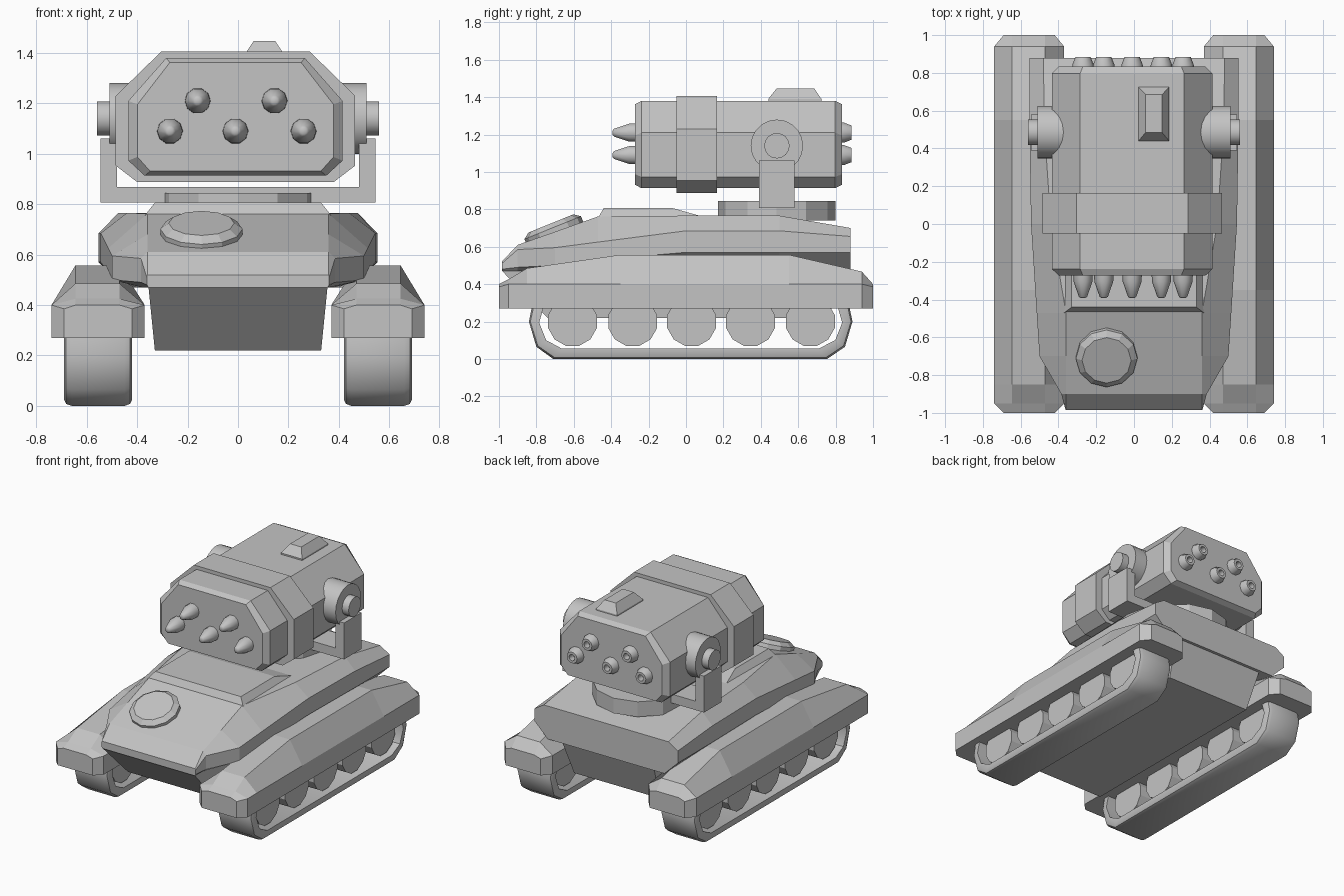
import bpy, bmesh, math
from mathutils import Matrix, Vector

cube = bpy.data.objects.get("Cube")
if cube:
    bpy.data.objects.remove(cube, do_unlink=True)

grey = bpy.data.materials.new("plain grey")
grey.use_nodes = True
grey.diffuse_color = (0.55, 0.55, 0.55, 1)
grey.node_tree.nodes["Principled BSDF"].inputs["Base Color"].default_value = (0.55, 0.55, 0.55, 1)


def finish(name, bm, mirror=False, smooth=False):
    bmesh.ops.recalc_face_normals(bm, faces=bm.faces)
    mesh = bpy.data.meshes.new(name)
    bm.to_mesh(mesh)
    bm.free()
    mesh.materials.append(grey)
    ob = bpy.data.objects.new(name, mesh)
    bpy.context.collection.objects.link(ob)
    if mirror:
        ob.modifiers.new("Mirror", "MIRROR")
    if smooth:
        bpy.ops.object.select_all(action="DESELECT")
        ob.select_set(True)
        bpy.context.view_layer.objects.active = ob
        bpy.ops.object.shade_smooth_by_angle(angle=math.radians(40))
    return ob


def loft(name, rings, closed=False, **kw):
    """Skin a row of equal-length rings; cap the ends unless closed."""
    bm = bmesh.new()
    vs = [[bm.verts.new(p) for p in r] for r in rings]
    n = len(rings[0])
    for i in range(len(vs) if closed else len(vs) - 1):
        a, b = vs[i], vs[(i + 1) % len(vs)]
        for j in range(n):
            k = (j + 1) % n
            bm.faces.new((a[j], a[k], b[k], b[j]))
    if not closed:
        bm.faces.new(vs[0])
        bm.faces.new(vs[-1])
    return finish(name, bm, **kw)


def turned(name, profile, centre, axis, sides=12, closed=False, turn=0.0, **kw):
    """Revolve (distance, radius) pairs around an axis through centre."""
    rot = Vector((0, 0, 1)).rotation_difference(Vector(axis)).to_matrix()
    rings = []
    for d, r in profile:
        angles = [2 * math.pi * i / sides + turn for i in range(sides)]
        rings.append([rot @ Vector((r * math.cos(a), r * math.sin(a), d)) + Vector(centre)
                      for a in angles])
    return loft(name, rings, closed=closed, **kw)


def rect(x0, x1, y0, y1, z):
    return [(x0, y0, z), (x1, y0, z), (x1, y1, z), (x0, y1, z)]


def box(name, x, y, z, **kw):
    return loft(name, [rect(*x, *y, h) for h in z], **kw)


# Upper hull: y, top half width, top z, side half width, side upper z, side lower z, floor half width
hull = [(-.985, .36, .52, .362, .51, .48, .355),
        (-.90, .36, .61, .385, .585, .49, .36),
        (-.70, .36, .68, .50, .595, .50, .38),
        (-.47, .36, .762, .515, .625, .53, .40),
        (0, .44, .766, .545, .685, .57, .42),
        (.5, .474, .766, .553, .685, .57, .44),
        (.88, .48, .70, .553, .655, .57, .45)]
rings = []
for y, tx, tz, w, z2, z1, fx in hull:
    half = [(fx, .47), (w, z1), (w, z2), (tx, tz)]
    section = half + [(-x, z) for x, z in reversed(half)]
    rings.append([(x, y, z) for x, z in section])
loft("upper_hull", rings)

# Lower hull tub, with sloped nose and tail
loft("lower_hull", [rect(-.33, .33, -.74, .76, .22), rect(-.355, .355, -.985, .86, .472)])

# Raised plate on the front deck
loft("deck_plate", [rect(-.37, .37, -.47, .11, .755), rect(-.33, .33, -.44, -.07, .806)])

# Round hatch on the sloping nose
slope = math.radians(22)
turned("nose_hatch", [(-.02, .163), (.02, .163), (.045, .13)], (-.145, -.705, .683),
       (0, -math.sin(slope), math.cos(slope)))

# Track guards: y, inset of sides, shoulder z, top z
rings = []
for y, inset, mid, top in [(-1, .05, .385, .40), (-.95, 0, .40, .425), (-.85, 0, .40, .485),
                           (-.35, 0, .40, .557), (.55, 0, .40, .557),
                           (.94, 0, .40, .467), (1, .05, .385, .40)]:
    section = [(.74 - inset, .27), (.74 - inset, mid), (.645, top),
               (.47, top), (.37 + inset, mid), (.37 + inset, .27)]
    rings.append([(x, y, z) for x, z in section])
loft("track_guard", rings, mirror=True)

# Track belts: a side outline repeated across the width, with rounded shoulders
path = [(-.71, 0), (.755, 0), (.85, .065), (.89, .20), (.865, .32),
        (.80, .36), (-.75, .36), (-.815, .32), (-.84, .20), (-.80, .065)]


def belt_ring(x, inset):
    sy, sz = 1 - inset / .865, 1 - inset / .18
    return [(x, .025 + (y - .025) * sy, .18 + (z - .18) * sz) for y, z in path]


loft("track_belt", [belt_ring(x, i) for x, i in
                    [(.42, .055), (.42, .025), (.428, .008), (.45, 0),
                     (.66, 0), (.682, .008), (.69, .025), (.69, .055)]],
     closed=True, mirror=True, smooth=True)

# Road wheels
for i, y in enumerate((-.607, -.285, .03, .345, .665)):
    turned(f"road_wheel_{i + 1}", [(-.10, .135), (.10, .135)], (.555, y, .20), (1, 0, 0),
           turn=math.pi / 12, mirror=True)

# Turret ring and launcher cradle
turned("turret_ring", [(0, .315), (.105, .315)], (0, .485, .74), (0, 0, 1))
box("cradle_bar", (-.545, .545), (.39, .58), (.806, .868))
box("cradle_arm", (.48, .545), (.39, .58), (.806, 1.06), mirror=True)
turned("pivot_disc", [(.30, .14), (.51, .14)], (0, .486, 1.14), (1, 0, 0), sides=20,
       mirror=True, smooth=True)
turned("pivot_pin", [(.50, .068), (.56, .068)], (0, .486, 1.14), (1, 0, 0), sides=16,
       mirror=True, smooth=True)

# Launcher: eight-sided sections shrunk or grown from the body outline
MID = -.01


def launcher_ring(y, grow):
    half = [(.36 + grow * .6, .913 - grow * .5), (.425 + grow, .973 - grow * .4),
            (.425 + grow, 1.21 + grow * .4), (.275 + grow * .4, 1.38 + grow * .5)]
    section = half + [(-x, z) for x, z in reversed(half)]
    return [(x + MID, y, z) for x, z in section]


loft("launcher_body", [launcher_ring(-.272, -.036), launcher_ring(-.238, 0),
                       launcher_ring(.797, 0), launcher_ring(.833, -.036)])
loft("launcher_collar", [launcher_ring(-.05, .05), launcher_ring(.165, .05)])

# Sight block on the roof
loft("roof_sight", [rect(.024, .186, .44, .724, 1.37), rect(.024, .186, .44, .724, 1.39),
                    rect(.062, .148, .485, .685, 1.447)])

# Rocket tips at the front and hollow exhausts at the back
spots = [(-.16, 1.21), (.145, 1.21), (-.27, 1.09), (-.01, 1.09), (.26, 1.09)]
for i, (x, z) in enumerate(spots):
    turned(f"rocket_tip_{i + 1}", [(0, .052), (.05, .05), (.13, .022), (.137, .012)],
           (x, -.255, z), (0, -1, 0), sides=10, smooth=True)
    turned(f"exhaust_{i + 1}", [(0, .058), (.025, .056), (.065, .04), (.065, .022), (.02, .022)],
           (x, .82, z), (0, 1, 0), sides=10, closed=False, smooth=True)
